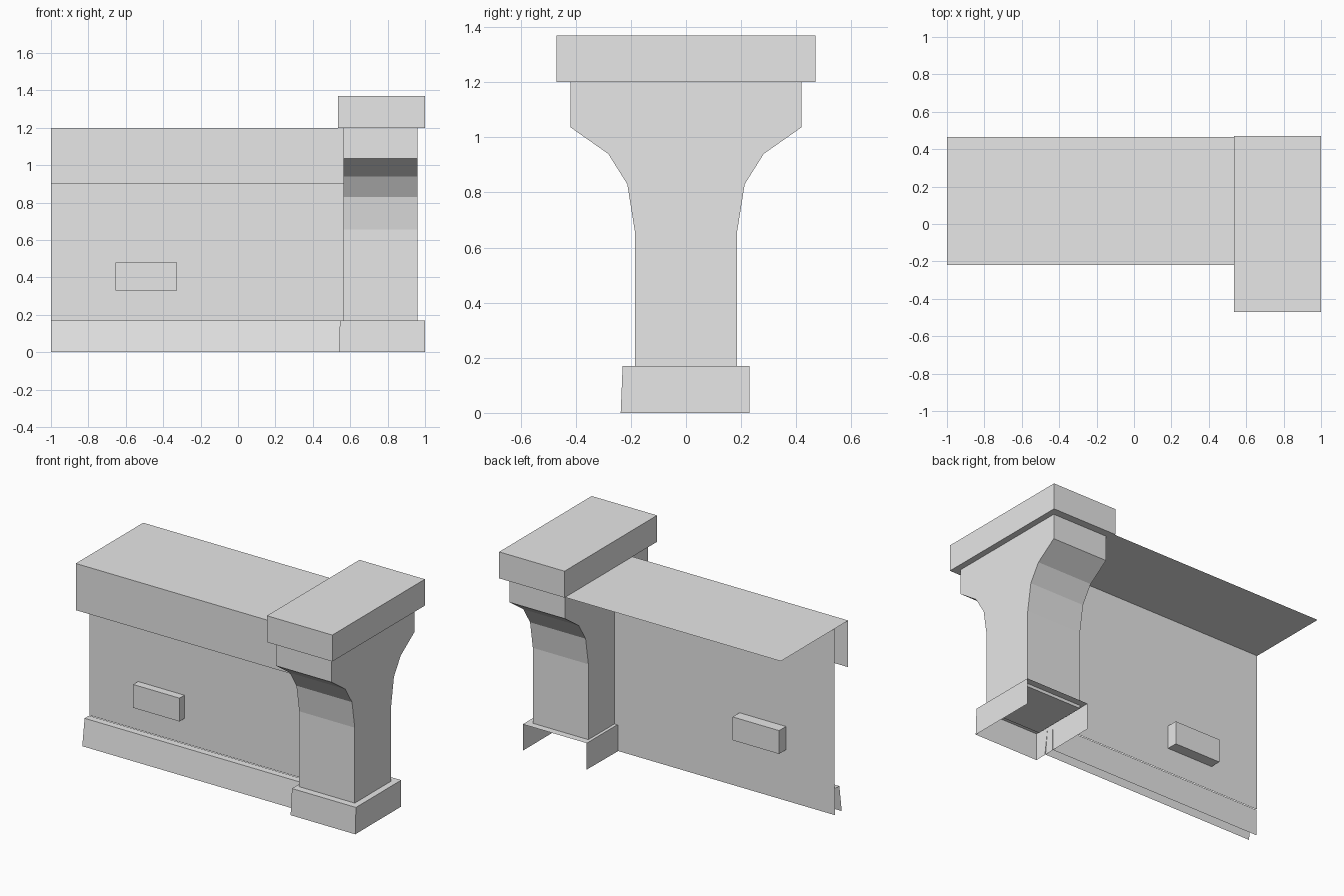
import bpy
import bmesh

cube = bpy.data.objects.get("Cube")
if cube:
    bpy.data.objects.remove(cube, do_unlink=True)

# One plain stone colour
GREY = (0.8, 0.8, 0.8, 1.0)
stone = bpy.data.materials.new("light_grey_stone")
stone.use_nodes = True
stone.diffuse_color = GREY
stone.node_tree.nodes["Principled BSDF"].inputs["Base Color"].default_value = GREY


def finish(name, bm):
    mesh = bpy.data.meshes.new(name)
    bm.to_mesh(mesh)
    bm.free()
    mesh.materials.append(stone)
    obj = bpy.data.objects.new(name, mesh)
    bpy.context.scene.collection.objects.link(obj)
    return obj


def extrude_profile(name, profile, x0, x1, closed=False):
    """Sweep a (y, z) profile along x, as an open shell or a capped solid."""
    bm = bmesh.new()
    near = [bm.verts.new((x0, y, z)) for y, z in profile]
    far = [bm.verts.new((x1, y, z)) for y, z in profile]
    count = len(profile)
    for i in range(count if closed else count - 1):
        j = (i + 1) % count
        bm.faces.new((near[i], far[i], far[j], near[j]))
    if closed:
        bm.faces.new(near)
        bm.faces.new(far[::-1])
    return finish(name, bm)


def box(name, low, high):
    (x0, y0, z0), (x1, y1, z1) = low, high
    return extrude_profile(name, [(y0, z0), (y0, z1), (y1, z1), (y1, z0)],
                           x0, x1, closed=True)


WALL_Y = -0.08
WALL_END = 0.57
PLINTH_Z = 0.17
TOP_Z = 1.2

# Thin wall with an open coping shell and plinth
extrude_profile("wall_panel", [(WALL_Y, PLINTH_Z), (WALL_Y, TOP_Z)], -1, WALL_END)
extrude_profile("wall_coping", [(-0.22, 0.9), (-0.22, TOP_Z), (0.465, TOP_Z)],
                -1, WALL_END)
extrude_profile("wall_plinth",
                [(-0.154, 0), (-0.13, PLINTH_Z), (-0.085, PLINTH_Z), (-0.085, 0)],
                -1, 0.545)

# Stone block standing out from both faces of the wall
box("wall_block", (-0.655, -0.13, 0.33), (-0.325, -0.01, 0.48))

# Pillar flaring towards front and back
flare = [(0.185, 0.15), (0.185, 0.655), (0.213, 0.83), (0.282, 0.94),
         (0.42, 1.037), (0.42, TOP_Z)]
pillar_profile = [(-y, z) for y, z in flare] + flare[::-1]
extrude_profile("pillar", pillar_profile, 0.565, 0.96, closed=True)

# Pillar cap
box("pillar_cap", (0.535, -0.47, TOP_Z), (1, 0.47, 1.37))

# Pillar base: hollow, open below and at the back, leaning slightly at the front
base = box("pillar_base", (0.545, -0.23, 0), (1, 0.23, PLINTH_Z))
bm = bmesh.new()
bm.from_mesh(base.data)
bm.normal_update()
open_faces = [f for f in bm.faces if f.normal.z < -0.5 or f.normal.y > 0.5]
bmesh.ops.delete(bm, geom=open_faces, context="FACES")
for v in bm.verts:
    if v.co.z < 0.01 and v.co.y < 0:
        v.co.y -= 0.007
        if v.co.x < 0.7:
            v.co.x -= 0.005
bm.to_mesh(base.data)
bm.free()
